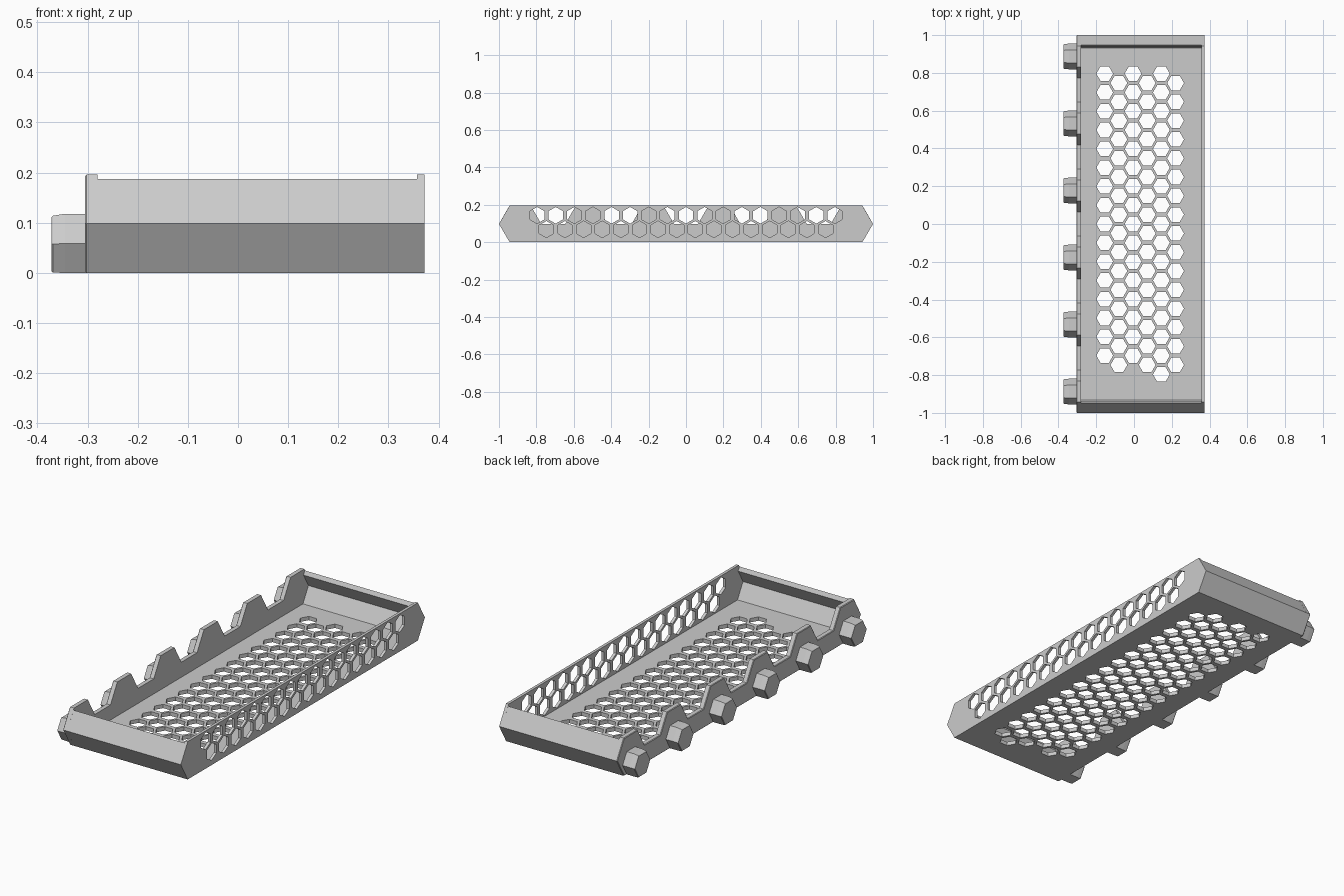
import bpy, bmesh, math

cube = bpy.data.objects.get("Cube")
if cube:
    bpy.data.objects.remove(cube, do_unlink=True)

mat = bpy.data.materials.new("light grey")
mat.use_nodes = True
GREY = (0.6, 0.6, 0.6, 1)
mat.diffuse_color = GREY
mat.node_tree.nodes["Principled BSDF"].inputs["Base Color"].default_value = GREY

X_LEFT, X_LEFT_IN, X_RIGHT_IN, X_RIGHT = -0.305, -0.28, 0.357, 0.372
MID, TOP = 0.098, 0.196
TOOTH_R = TOP / math.sqrt(3)          # radius of a hexagon as tall as the tray
PEGS = [-0.887 + 0.3548 * i for i in range(6)]


def loft(bm, rings):
    """Join matching rings of points into a closed solid."""
    loops = [[bm.verts.new(p) for p in r] for r in rings]
    n = len(loops[0])
    for a, b in zip(loops, loops[1:]):
        for i in range(n):
            j = (i + 1) % n
            bm.faces.new((a[i], a[j], b[j], b[i]))
    bm.faces.new(loops[0][::-1])
    bm.faces.new(loops[-1])


def finish(name, bm):
    bmesh.ops.recalc_face_normals(bm, faces=bm.faces)
    me = bpy.data.meshes.new(name)
    bm.to_mesh(me)
    bm.free()
    me.materials.append(mat)
    ob = bpy.data.objects.new(name, me)
    bpy.context.scene.collection.objects.link(ob)
    return ob


def extrude_x(name, profile, x0, x1):
    """Solid from a (y, z) profile between two x positions."""
    bm = bmesh.new()
    loft(bm, [[(x, y, z) for y, z in profile] for x in (x0, x1)])
    return finish(name, bm)


def hexagon(r, turn=0.0):
    return [(r * math.cos(math.radians(60 * i + turn)),
             r * math.sin(math.radians(60 * i + turn))) for i in range(6)]


def perforate(ob, cutter):
    """Cut the prisms out of a plate, then hide them."""
    mod = ob.modifiers.new("perforation", 'BOOLEAN')
    mod.operation = 'DIFFERENCE'
    mod.solver = 'EXACT'
    mod.object = cutter
    bpy.context.view_layer.update()
    deps = bpy.context.evaluated_depsgraph_get()
    me = bpy.data.meshes.new_from_object(ob.evaluated_get(deps))
    ob.modifiers.clear()
    ob.data = me
    bpy.data.objects.remove(cutter, do_unlink=True)


# Floor panel
FLOOR = 0.02
floor = extrude_x("floor", [(-0.943, 0), (0.943, 0), (0.932, FLOOR), (-0.932, FLOOR)],
                  X_LEFT_IN, X_RIGHT_IN)
bm = bmesh.new()
PITCH = 0.0995
for col in range(6):
    x = -0.155 + 0.075 * col
    for k in range(-8 if col == 4 else -7, 9):
        y = (k - 0.5 * (col % 2)) * PITCH
        loft(bm, [[(x + a, y + b, z) for a, b in hexagon(0.0445)] for z in (-0.05, 0.07)])
perforate(floor, finish("floor_hole_cutter", bm))

# Angled end walls with a bevelled lip
for name, s in (("front_end_wall", -1), ("back_end_wall", 1)):
    wall = [(0.943, 0), (1, MID), (0.948, 0.187), (0.937, 0.167), (0.977, MID), (0.932, FLOOR)]
    extrude_x(name, [(s * y, z) for y, z in wall], X_LEFT_IN, X_RIGHT_IN)

# Perforated side plate
side = [(-0.943, 0), (-1, MID), (-0.943, TOP), (0.943, TOP), (1, MID), (0.943, 0)]
right_plate = extrude_x("perforated_side_plate", side, X_RIGHT_IN, X_RIGHT)
bm = bmesh.new()
for z, ks in ((0.144, range(-8, 9)), (0.069, [k + 0.5 for k in range(-8, 8)])):
    for k in ks:
        loft(bm, [[(x, k * PITCH + a, z + b) for a, b in hexagon(0.0445, 30)]
                  for x in (0.3, 0.45)])
perforate(right_plate, finish("side_hole_cutter", bm))

# Toothed side plate: one half-hexagon tooth above each peg
toothed = [(0.943, 0), (-0.943, 0)]
for c in PEGS:
    toothed += [(c - TOOTH_R, MID), (c - TOOTH_R / 2, TOP),
                (c + TOOTH_R / 2, TOP), (c + TOOTH_R, MID)]
left_plate = extrude_x("toothed_side_plate", toothed, X_LEFT, X_LEFT_IN)
bm = bmesh.new()
bm.from_mesh(left_plate.data)
rim = [e for e in bm.edges if all(abs(v.co.x - X_LEFT) < 1e-4 for v in e.verts)]
bmesh.ops.bevel(bm, geom=rim, offset=0.003, segments=1, affect='EDGES')
bm.to_mesh(left_plate.data)
bm.free()

# Tapered hexagonal pegs
for i, c in enumerate(PEGS):
    bm = bmesh.new()
    rings = []
    for x, r, zc in ((X_LEFT + 0.004, 0.068, 0.059), (-0.345, 0.068, 0.059),
                     (-0.369, 0.0655, 0.0572), (-0.372, 0.0625, 0.0572)):
        rings.append([(x, c + a, zc + b) for a, b in hexagon(r)])
    loft(bm, rings)
    finish(f"hex_peg_{i + 1}", bm)
